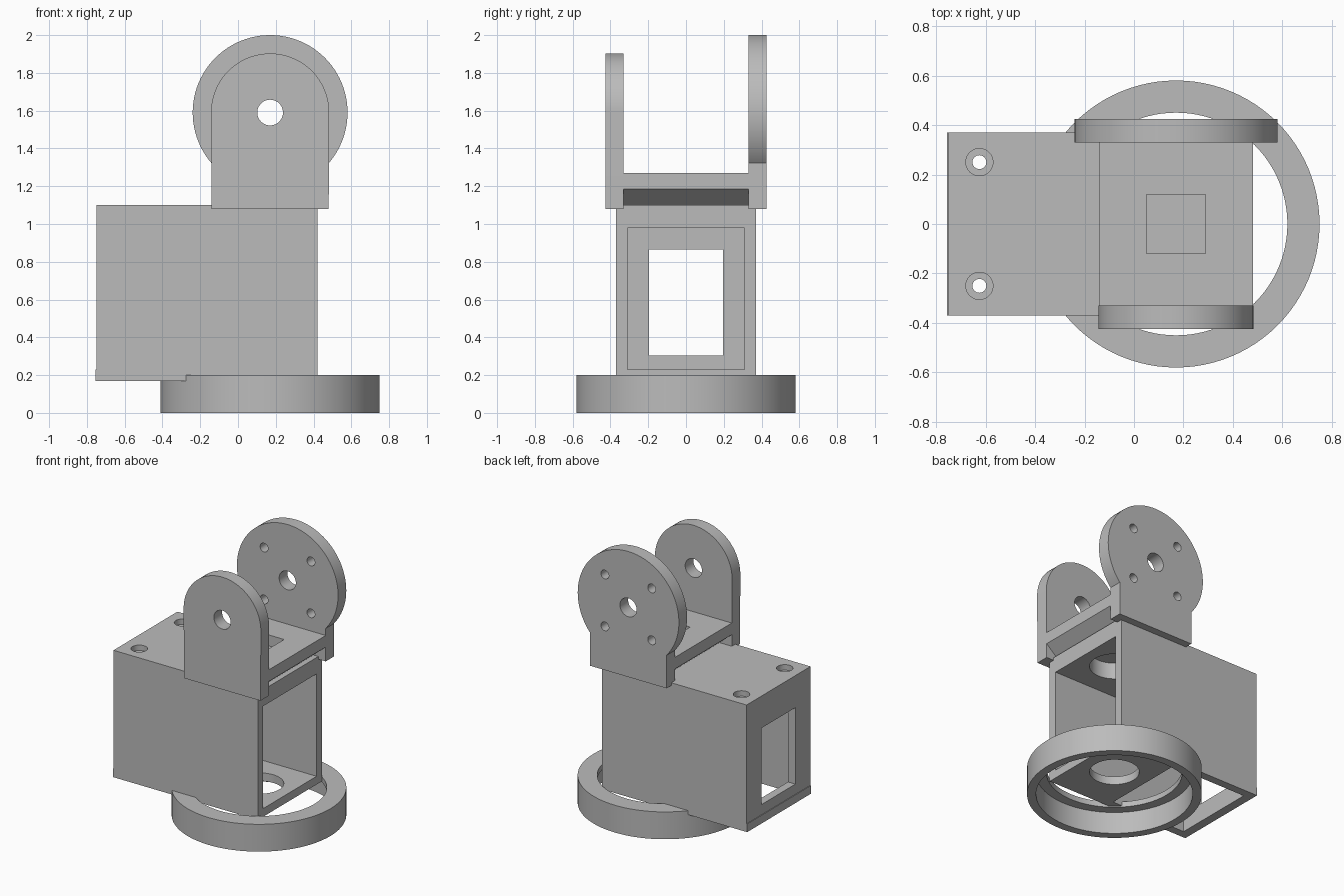
import bpy, math
from mathutils import Matrix, Vector

cube = bpy.data.objects.get("Cube")
if cube:
    bpy.data.objects.remove(cube, do_unlink=True)

import bmesh

grey = bpy.data.materials.new("plain_grey")
grey.use_nodes = True
GREY = (0.5, 0.5, 0.5, 1)
grey.diffuse_color = GREY
grey.node_tree.nodes["Principled BSDF"].inputs["Base Color"].default_value = GREY

AXIS = 0.17      # x of the turning axis and of the bracket
PIVOT = 1.59     # height of the arm pivot


def finish(name, bm):
    bmesh.ops.recalc_face_normals(bm, faces=bm.faces)
    mesh = bpy.data.meshes.new(name)
    bm.to_mesh(mesh)
    bm.free()
    mesh.materials.append(grey)
    obj = bpy.data.objects.new(name, mesh)
    bpy.context.collection.objects.link(obj)
    return obj


def box(name, x, y, z):
    bm = bmesh.new()
    bmesh.ops.create_cube(bm, size=1)
    for v in bm.verts:
        v.co = Vector([(r[0] + r[1]) / 2 + c * (r[1] - r[0]) for r, c in zip((x, y, z), v.co)])
    return finish(name, bm)


def prism(name, outline, y0, y1):
    """Extrude an x-z outline along y."""
    bm = bmesh.new()
    face = bm.faces.new([bm.verts.new((x, y0, z)) for x, z in outline])
    new = bmesh.ops.extrude_face_region(bm, geom=[face])["geom"]
    bmesh.ops.translate(bm, vec=(0, y1 - y0, 0), verts=[g for g in new if isinstance(g, bmesh.types.BMVert)])
    return finish(name, bm)


def cylinder(name, centre, radius, depth, along_y=False, sides=96):
    bm = bmesh.new()
    bmesh.ops.create_cone(bm, cap_ends=True, segments=sides, radius1=radius, radius2=radius, depth=depth)
    if along_y:
        bmesh.ops.rotate(bm, verts=bm.verts, matrix=Matrix.Rotation(math.pi / 2, 3, 'X'))
    bmesh.ops.translate(bm, vec=centre, verts=bm.verts)
    return finish(name, bm)


def select(obj):
    bpy.ops.object.select_all(action='DESELECT')
    obj.select_set(True)
    bpy.context.view_layer.objects.active = obj


def combine(obj, others, operation='DIFFERENCE'):
    for other in others:
        select(obj)
        mod = obj.modifiers.new("combine", 'BOOLEAN')
        mod.object, mod.operation, mod.solver = other, operation, 'EXACT'
        bpy.ops.object.modifier_apply(modifier=mod.name)
        bpy.data.objects.remove(other, do_unlink=True)


def smooth(obj):
    select(obj)
    bpy.ops.object.shade_smooth_by_angle(angle=math.radians(30))


# Base ring with a lip at the top
ring = cylinder("base_ring", (AXIS, 0, 0.1), 0.58, 0.2)
combine(ring, [cylinder("ring_bore", (AXIS, 0, 0.1), 0.45, 0.4),
               cylinder("ring_step", (AXIS, 0, 0.03), 0.52, 0.26)])
smooth(ring)

# Housing: open at one end, window at the other, screw holes on top
housing = box("housing", (-0.75, 0.42), (-0.37, 0.37), (0.23, 1.10))
cuts = [box("cavity", (-0.69, 0.6), (-0.31, 0.31), (0.1, 0.98)),
        box("window", (-0.9, -0.6), (-0.195, 0.195), (0.305, 0.865)),
        cylinder("ceiling_hole", (AXIS, 0, 1.05), 0.165, 0.4)]
for y in (-0.25, 0.25):
    cuts += [cylinder("screw_hole", (-0.625, y, 1.05), 0.028, 0.4, sides=32),
             cylinder("counterbore", (-0.625, y, 1.11), 0.055, 0.1, sides=32)]
combine(housing, cuts)
smooth(housing)

# Floor plate with a round hole and a rectangular opening
floor = box("floor_plate", (-0.755, 0.42), (-0.37, 0.37), (0.17, 0.23))
combine(floor, [cylinder("floor_hole", (AXIS, 0, 0.2), 0.165, 0.4),
                box("floor_opening", (-0.69, -0.08), (-0.31, 0.31), (0.1, 0.3))])
smooth(floor)

# Bracket bridge with tapered underside and a square recess
bridge = prism("bracket_bridge", [(-0.14, 1.27), (0.48, 1.27), (0.48, 1.185), (0.38, 1.10),
                                  (-0.04, 1.10), (-0.14, 1.185)], -0.33, 0.33)
combine(bridge, [box("square_recess", (0.05, 0.29), (-0.12, 0.12), (1.19, 1.4))])


def pivot_hole(y, radius=0.068, dx=0, dz=0):
    return cylinder("pivot_hole", (AXIS + dx, y, PIVOT + dz), radius, 0.3, True, 40)


# Front arm with a rounded top
arc = [(AXIS + 0.313 * math.cos(a), PIVOT + 0.313 * math.sin(a))
       for a in (math.pi * i / 48 for i in range(49))]
front_arm = prism("front_arm", arc + [(-0.14, 1.08), (0.48, 1.08)], -0.425, -0.33)
combine(front_arm, [pivot_hole(-0.38)])
smooth(front_arm)

# Back arm with a large mounting disc
back_arm = box("back_arm", (-0.14, 0.48), (0.33, 0.425), (1.08, 1.5))
combine(back_arm, [cylinder("disc", (AXIS, 0.3775, PIVOT), 0.41, 0.095, True)], 'UNION')
combine(back_arm, [pivot_hole(0.38)] + [pivot_hole(0.38, 0.032, dx, dz)
                                        for dx in (-0.19, 0.19) for dz in (-0.19, 0.19)])
smooth(back_arm)
